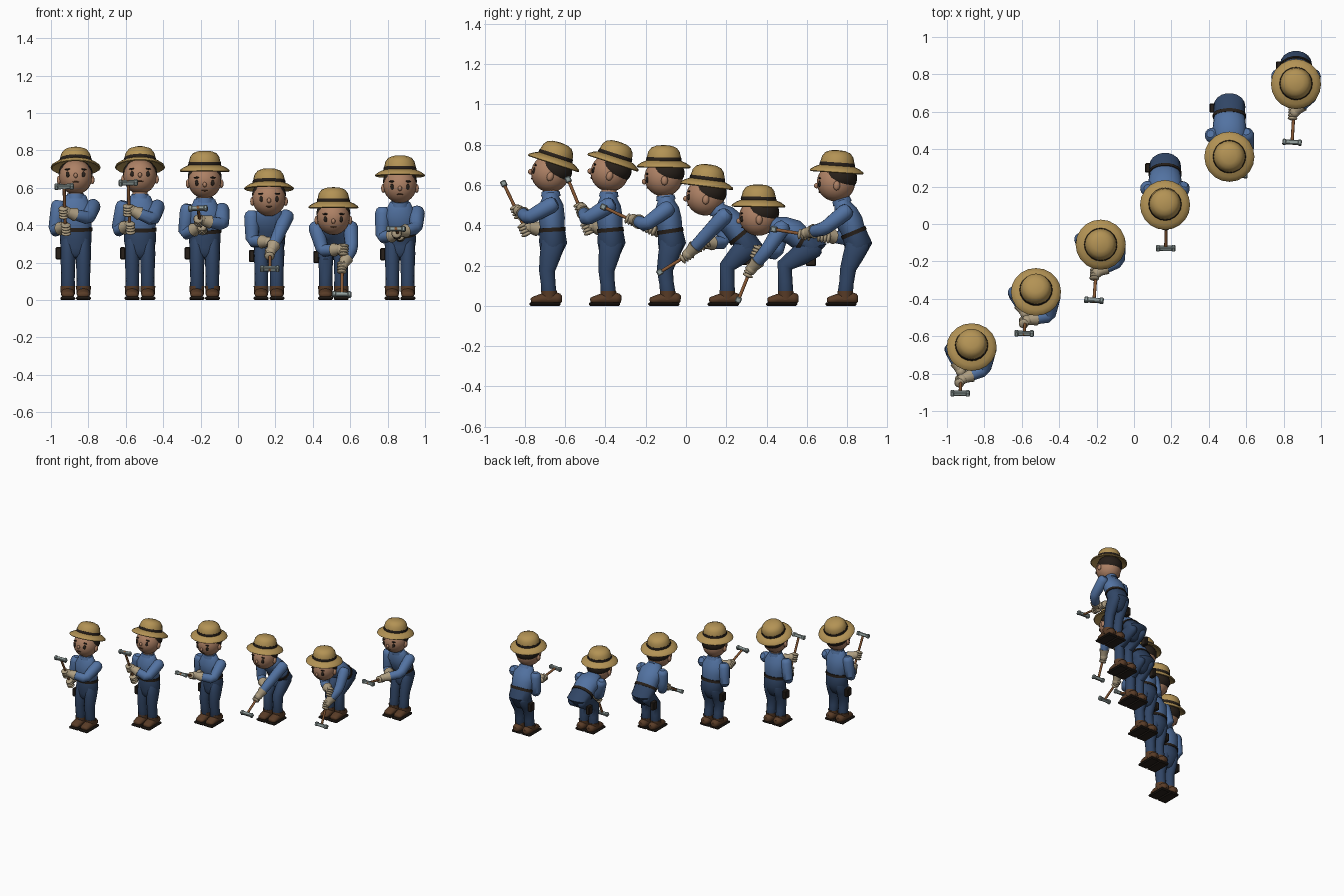
import bpy, bmesh, math
from mathutils import Vector as V, Matrix as M

if "Cube" in bpy.data.objects:
    bpy.data.objects.remove(bpy.data.objects["Cube"])

COL = {"skin": (.42, .22, .13), "shirt": (.085, .17, .36), "denim": (.03, .06, .13),
       "leather": (.10, .045, .02), "dark": (.02, .014, .01), "straw": (.45, .29, .09),
       "glove": (.42, .34, .22), "wood": (.25, .10, .035), "steel": (.28, .34, .33)}
MATS = {}
for k, c in COL.items():
    MATS[k] = bpy.data.materials.new(k)
    MATS[k].diffuse_color = (*c, 1)


def finish(name, bm, mat, angle=40):
    bmesh.ops.recalc_face_normals(bm, faces=bm.faces)
    me = bpy.data.meshes.new(name)
    bm.to_mesh(me)
    bm.free()
    for p in me.polygons:
        p.use_smooth = True
    me.set_sharp_from_angle(angle=math.radians(angle))
    me.materials.append(MATS[mat])
    ob = bpy.data.objects.new(name, me)
    bpy.context.collection.objects.link(ob)
    return ob


def skin(name, rings, mat):
    """Join rings of points into a closed body."""
    bm = bmesh.new()
    vs = [[bm.verts.new(p) for p in r] for r in rings]
    n = len(vs[0])
    for a, b in zip(vs, vs[1:]):
        for i in range(n):
            bm.faces.new((a[i], a[(i + 1) % n], b[(i + 1) % n], b[i]))
    bm.faces.new(vs[0])
    bm.faces.new(vs[-1])
    return finish(name, bm, mat)


def loft(name, pts, radii, mat, ref=(1, 0, 0), n=14, cap=True, phase=0.0):
    """Elliptic sections (width along ref, depth) swept along a path."""
    pts = [V(p) for p in pts]
    radii = [r if isinstance(r, tuple) else (r, r) for r in radii]
    if cap:
        a, b = (pts[0] - pts[1]).normalized(), (pts[-1] - pts[-2]).normalized()
        ra, rb = min(radii[0]), min(radii[-1])
        sc = lambda r, f: (r[0] * f, r[1] * f)
        pts = [pts[0] + a * ra * .8, pts[0] + a * ra * .5] + pts + [pts[-1] + b * rb * .5, pts[-1] + b * rb * .8]
        radii = [sc(radii[0], .5), sc(radii[0], .85)] + radii + [sc(radii[-1], .85), sc(radii[-1], .5)]
    rings, s = [], V(ref)
    for i, (p, r) in enumerate(zip(pts, radii)):
        t = (pts[min(i + 1, len(pts) - 1)] - pts[max(i - 1, 0)]).normalized()
        s = (s - t * s.dot(t)).normalized()
        u = t.cross(s)
        rings.append([p + s * r[0] * math.cos(q) + u * r[1] * math.sin(q)
                      for q in (2 * math.pi * k / n + phase for k in range(n))])
    return skin(name, rings, mat)


def lathe(name, profile, mat, mx, n=20):
    return skin(name, [[mx @ V((r * math.cos(2 * math.pi * k / n), r * math.sin(2 * math.pi * k / n), z))
                        for k in range(n)] for r, z in profile], mat)


def ball(name, mx, loc, scale, mat, seg=14):
    bm = bmesh.new()
    bmesh.ops.create_uvsphere(bm, u_segments=seg, v_segments=max(6, seg * 2 // 3), radius=1,
                              matrix=mx @ M.Translation(loc) @ M.Diagonal((*scale, 1)))
    return finish(name, bm, mat, 80)


def box(name, mx, loc, size, mat, bevel=.005):
    bm = bmesh.new()
    bmesh.ops.create_cube(bm, size=1, matrix=mx @ M.Translation(loc) @ M.Diagonal((*size, 1)))
    bmesh.ops.bevel(bm, geom=bm.edges[:], offset=bevel, segments=1, affect='EDGES')
    return finish(name, bm, mat, 30)


def worker(x, y0, knee, hip, chest, hat, tool_head, tool_end):
    K, H, C = (V((x, *p)) for p in (knee, hip, chest))
    hd = M.Translation((x, hat[0], hat[1])) @ M.Rotation(math.radians(-hat[2]), 4, 'X')
    D = hd @ V((0, 0, -.078))
    hm = hd @ M.Translation((0, 0, -.078))
    up = (C - H).normalized()
    neck_dir = (D - C).normalized()
    W = H.lerp(C, .33)
    # legs and boots
    for s, side in ((1, "left"), (-1, "right")):
        o = V((s * .041, 0, 0))
        A = V((x, y0 + .02, .06))
        loft(side + "_leg", [H + o, H.lerp(K, .5) + o, K + o, K.lerp(A, .55) + o, A + o],
             [(.039, .06), (.041, .053), (.038, .041), (.036, .037), (.037, .039)], "denim")
        f = M.Translation((x + s * .042, y0, 0))
        box(side + "_sole", f, (0, 0, .009), (.08, .155, .018), "dark", .006)
        loft(side + "_boot", [f @ V((0, y, z)) for y, z in ((.06, .036), (.02, .038), (-.02, .034), (-.055, .028))],
             [(.034, .03), (.036, .032), (.037, .026), (.034, .019)], "leather")
        loft(side + "_boot_cuff", [f @ V((0, .02, .03)), f @ V((0, .02, .074))], [.037, .04], "leather", cap=False)
    # trousers, belt and pouch
    loft("trousers_seat", [H + (K - H).normalized() * .05, H, W],
         [(.076, .055), (.085, .071), (.084, .063)], "denim", n=18)
    loft("belt", [W - up * .008, W + up * .012], [(.089, .067)] * 2, "dark", n=18, cap=False)
    box("pouch", M.Translation(H), (-.092, -.01, -.065), (.03, .05, .065), "dark")
    # shirt, collar and neck
    bow = V((0, .3, 1)) * max(0, hip[0] - chest[0]) * .08
    loft("shirt", [W, H.lerp(C, .65) + bow, C, C + neck_dir * .035],
         [(.082, .06), (.088, .066), (.092, .062), (.066, .045)], "shirt", n=18)
    loft("neck", [C, D], [.04, .038], "skin", cap=False)
    loft("collar", [C + neck_dir * .045, C + neck_dir * .07], [.05, .045], "shirt", cap=False)
    # head and face
    ball("head", hm, (0, 0, 0), (.089, .095, .094), "skin", 20)
    ball("hair", hm, (0, .014, .024), (.092, .09, .072), "dark", 18)
    ball("nose", hm, (0, -.095, -.022), (.011, .013, .014), "skin", 8)
    ball("mouth", hm, (0, -.079, -.053), (.018, .005, .004), "leather", 8)
    for s in (-1, 1):
        ball("ear", hm, (s * .089, .005, -.015), (.012, .017, .024), "skin", 8)
        ball("eye", hm, (s * .042, -.081, -.012), (.011, .007, .016), "dark", 10)
        ball("eyebrow", hm, (s * .042, -.082, .016), (.018, .006, .005), "dark", 8)
    # straw hat
    lathe("hat", [(.03, -.006), (.08, -.006), (.128, -.03), (.134, -.026), (.131, -.018), (.11, -.004), (.086, .006),
                  (.084, .025), (.078, .05), (.063, .07), (.038, .08), (.008, .083)], "straw", hd)
    lathe("hat_band", [(.088, .003), (.0885, .01), (.086, .022), (.08, .022)], "dark", hd)
    # long-handled hammer
    T, E = V(tool_head), V(tool_end)
    ax = (T - E).normalized()
    sx = (V((1, 0, 0)) - ax * ax.x).normalized()
    tm = M((sx, ax.cross(sx), ax)).transposed().to_4x4()
    loft("tool_handle", [E, T + ax * .012], [.0085, .0085], "wood", n=10, cap=False)
    box("tool_head", M.Translation(T) @ tm, (0, 0, 0), (.07, .024, .024), "steel", .004)
    for s in (-1, 1):
        box("tool_face", M.Translation(T) @ tm, (s * .041, 0, 0), (.022, .03, .03), "steel", .005)
    # arms and gloves
    for s, side, t, pole in ((1, "left", .55, (.8, -.2, -.6)), (-1, "right", .9, (-.3, .3, -1))):
        S = C + V((s * .092, 0, 0))
        P = T.lerp(E, t)
        hand = P + (S - P).normalized() * .014
        d = hand - S
        q = V(pole)
        q = (q - d * q.dot(d) / d.length_squared).normalized()
        elbow = (S + hand) / 2 + q * math.sqrt(max(0, .13 ** 2 - d.length_squared / 4))
        fore = (hand - elbow).normalized()
        wrist = hand - fore * .035
        loft(side + "_sleeve", [S, S.lerp(elbow, .5), S.lerp(elbow, .88), elbow.lerp(wrist, .15), wrist],
             [.041, .038, .035, .034, .029], "shirt", ref=(.5, .8, .3))
        loft(side + "_glove_cuff", [wrist - fore * .018, wrist + fore * .012, hand], [.037, .029, .026],
             "glove", ref=(.5, .8, .3), n=12, cap=False)
        gm = M.Translation(P) @ tm
        ball(side + "_palm", M.Translation(hand) @ tm, (0, 0, 0), (.028, .028, .031), "glove", 12)
        out = tm.inverted() @ fore * .008
        for k in range(4):
            ball(side + "_finger", gm, (out.x, out.y, -.024 + k * .016), (.027, .027, .0105), "glove", 10)


# the six stages of one swing: x, foot y, knee, hip, chest, hat (y, z, tilt), tool head, tool end
worker(-.868, -.70, (-.69, .175), (-.66, .315), (-.67, .50), (-.65, .732, 18), (-.93, -.905, .607), (-.922, -.785, .355))
worker(-.524, -.405, (-.395, .175), (-.37, .315), (-.385, .497), (-.355, .735, 18), (-.587, -.585, .627), (-.578, -.475, .36))
worker(-.178, -.11, (-.105, .178), (-.07, .315), (-.095, .48), (-.11, .715, 1), (-.214, -.408, .49), (-.195, -.155, .37))
worker(.166, .185, (.205, .195), (.31, .30), (.19, .445), (.105, .62, 7), (.17, -.13, .167), (.172, .11, .315))
worker(.51, .475, (.49, .20), (.63, .295), (.475, .385), (.36, .52, 1), (.555, .26, .03), (.56, .365, .29))
worker(.866, .77, (.805, .185), (.855, .31), (.79, .465), (.75, .69, 4), (.845, .437, .38), (.862, .712, .335))

for m in bpy.data.materials:
    if m.users and not m.is_grease_pencil:
        m.use_nodes = True
        m.node_tree.nodes["Principled BSDF"].inputs["Base Color"].default_value = m.diffuse_color
